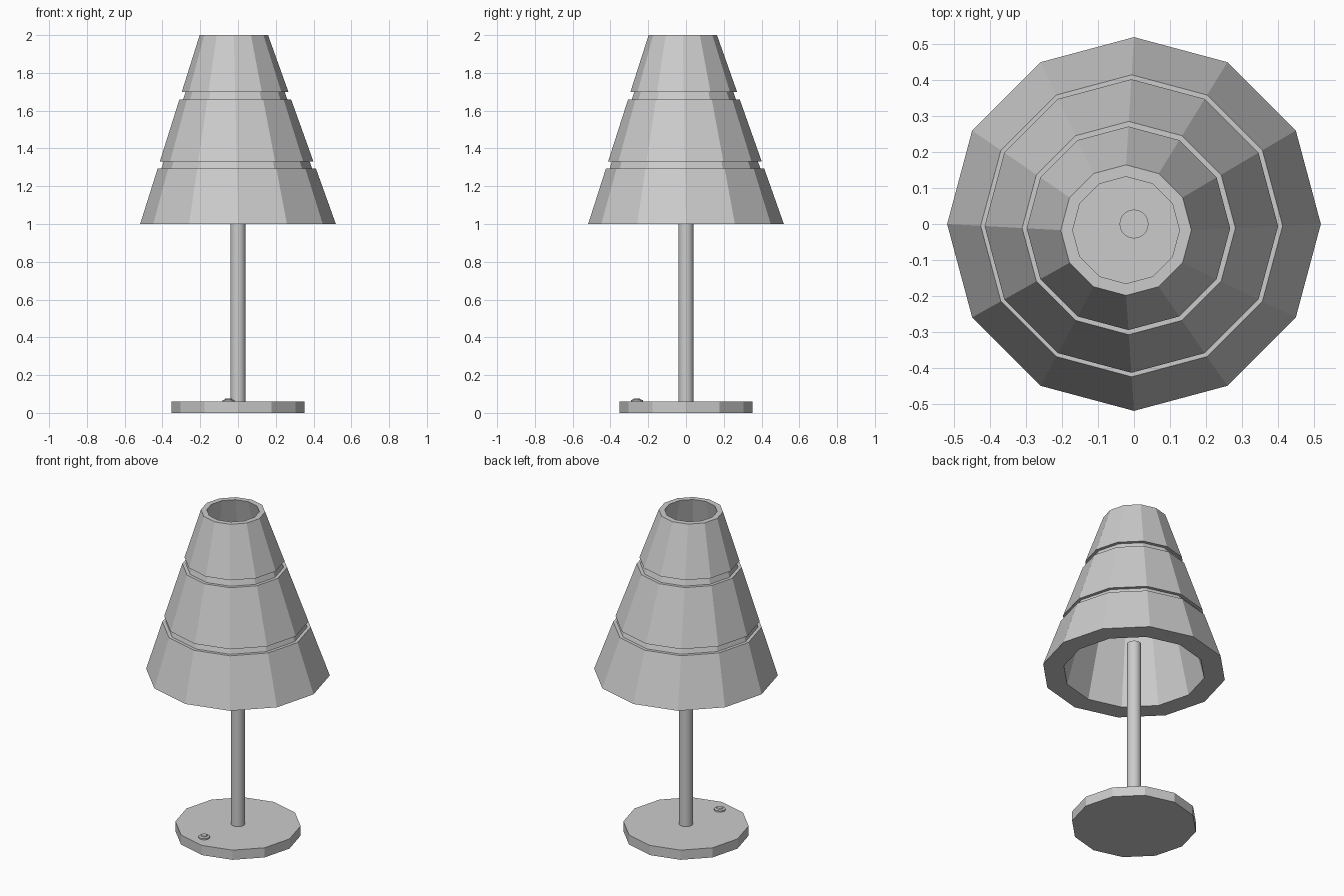
import bpy, bmesh
from math import cos, sin, pi

if "Cube" in bpy.data.objects:
    bpy.data.objects.remove(bpy.data.objects["Cube"])


def lathe(name, profile, sides, closed=False, lean=(0, 0), z0=0, loc=(0, 0, 0), smooth=False):
    """Revolve (radius, z) points; the axis leans linearly above z0."""
    bm = bmesh.new()
    rings = []
    for r, z in profile:
        cx, cy = lean[0] * (z - z0), lean[1] * (z - z0)
        rings.append([bm.verts.new((cx + r * cos(2 * pi * i / sides),
                                    cy + r * sin(2 * pi * i / sides), z)) for i in range(sides)])
    pairs = list(zip(rings, rings[1:]))
    if closed:
        pairs.append((rings[-1], rings[0]))
    else:
        bm.faces.new(rings[0])
        bm.faces.new(rings[-1])
    for a, b in pairs:
        for i in range(sides):
            j = (i + 1) % sides
            bm.faces.new((a[i], a[j], b[j], b[i]))
    bmesh.ops.recalc_face_normals(bm, faces=bm.faces)
    mesh = bpy.data.meshes.new(name)
    bm.to_mesh(mesh)
    bm.free()
    ob = bpy.data.objects.new(name, mesh)
    ob.location = loc
    bpy.context.collection.objects.link(ob)
    if smooth:
        bpy.ops.object.select_all(action='DESELECT')
        ob.select_set(True)
        bpy.context.view_layer.objects.active = ob
        bpy.ops.object.shade_smooth_by_angle()
    return ob


def outer(z):
    return 0.518 - 0.337 * (z - 1)


# Foot, stem and two-step switch button
lathe("base", [(0.353, 0), (0.353, 0.06)], 12)
lathe("stem", [(0.04, 0.05), (0.04, 1.18)], 24, smooth=True)
lathe("switch_button", [(0.032, 0.055), (0.032, 0.068), (0.019, 0.071), (0.017, 0.077)], 12,
      loc=(-0.05, -0.26, 0))

# Thick, slightly leaning lampshade with two grooves
profile = [(outer(1), 1)]
for low, high in ((1.295, 1.33), (1.66, 1.70)):
    profile += [(outer(low), low), (outer(low) - 0.02, low),
                (outer(high) - 0.02, high), (outer(high), high)]
profile += [(outer(2), 2), (0.148, 2), (0.40, 1)]
lathe("lampshade", profile, 12, closed=True, lean=(-0.022, -0.017), z0=1)
